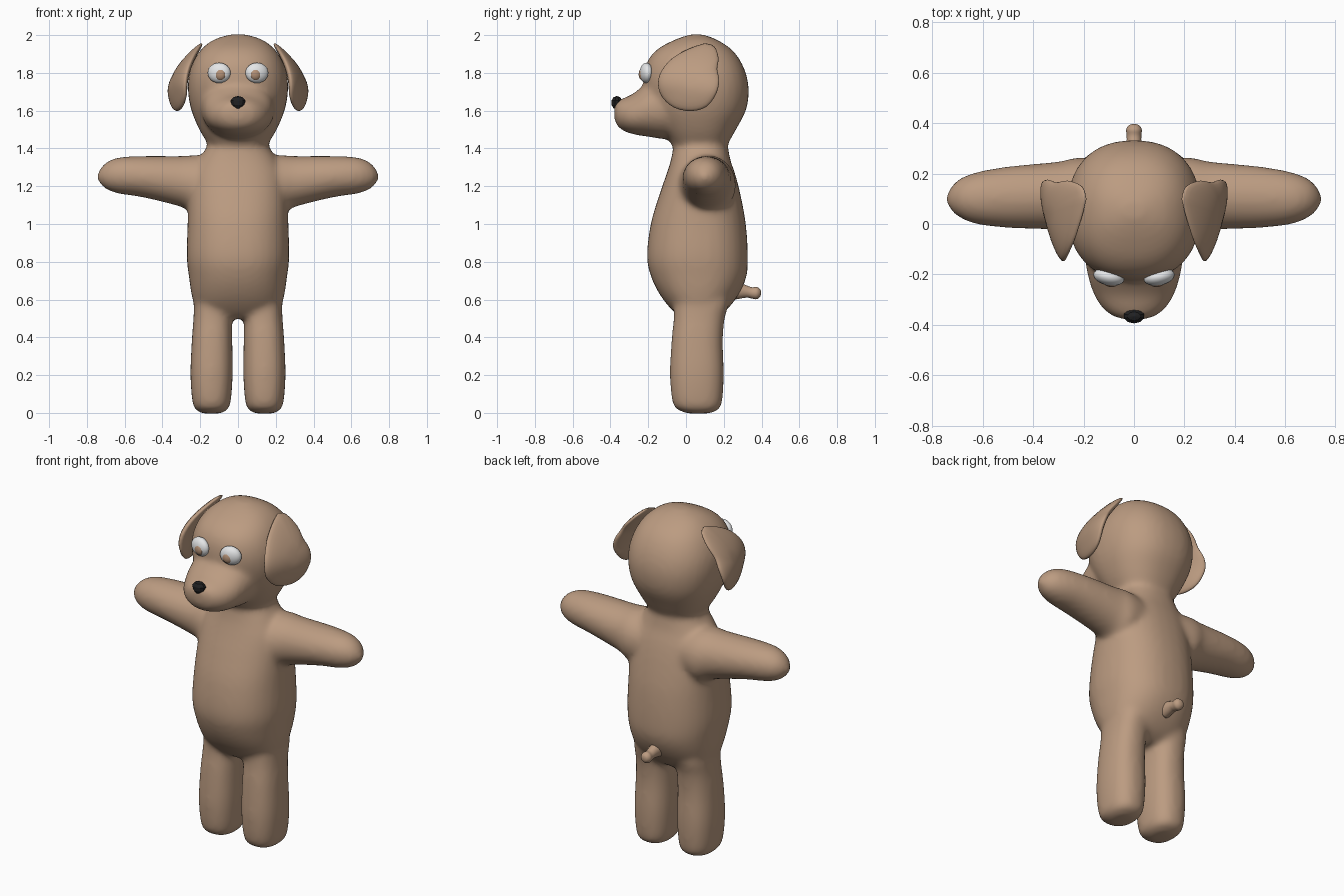
import bpy
import bmesh
import math
from mathutils import Vector, Matrix

default_cube = bpy.data.objects.get("Cube")
if default_cube:
    bpy.data.objects.remove(default_cube, do_unlink=True)


def make_material(name, red, green, blue, roughness=0.7):
    material = bpy.data.materials.new(name)
    material.use_nodes = True
    material.diffuse_color = (red, green, blue, 1)
    shader = material.node_tree.nodes["Principled BSDF"]
    shader.inputs["Base Color"].default_value = (red, green, blue, 1)
    shader.inputs["Roughness"].default_value = roughness
    return material


tan = make_material("tan plush", 0.5, 0.33, 0.22)
white = make_material("eye white", 0.8, 0.81, 0.82)
brown = make_material("iris brown", 0.45, 0.28, 0.18)
black = make_material("nose black", 0.015, 0.015, 0.016)


def finish(name, bm, material, smooth=True):
    """Turn a bmesh into a scene object with one material."""
    bmesh.ops.recalc_face_normals(bm, faces=bm.faces[:])
    mesh = bpy.data.meshes.new(name)
    bm.to_mesh(mesh)
    bm.free()
    mesh.materials.append(material)
    for polygon in mesh.polygons:
        polygon.use_smooth = smooth
    obj = bpy.data.objects.new(name, mesh)
    bpy.context.collection.objects.link(obj)
    return obj


def spline(rows, steps=4):
    """Resample rows of numbers along a Catmull-Rom curve."""
    result = []
    last = len(rows) - 1
    for i in range(last):
        quad = [rows[max(i - 1, 0)], rows[i], rows[i + 1], rows[min(i + 2, last)]]
        for k in range(steps):
            t = k / steps
            result.append([
                b + t * (c - a) / 2
                + t * t * (a - 2.5 * b + 2 * c - d / 2)
                + t ** 3 * (1.5 * (b - c) + (d - a) / 2)
                for a, b, c, d in zip(*quad)])
    result.append(rows[-1])
    return result


def loft(bm, rows, axis, power=2.0, side=1, segments=32):
    """Closed tube; each row is position, then low and high of the two other axes."""
    rings = []
    others = [i for i in range(3) if i != axis]
    for position, *bounds in spline(rows):
        ring = []
        for k in range(segments):
            angle = math.tau * k / segments
            point = Vector()
            point[axis] = position
            for n, wave in enumerate((math.cos(angle), math.sin(angle))):
                low, high = bounds[2 * n:2 * n + 2]
                reach = math.copysign(abs(wave) ** (2 / power), wave)
                point[others[n]] = (low + high) / 2 + reach * (high - low) / 2
            point.x *= side
            ring.append(bm.verts.new(point))
        rings.append(ring)
    faces = [bm.faces.new(rings[0]), bm.faces.new(rings[-1])]
    for lower, upper in zip(rings, rings[1:]):
        for k in range(segments):
            j = (k + 1) % segments
            faces.append(bm.faces.new((lower[k], lower[j], upper[j], upper[k])))
    bmesh.ops.recalc_face_normals(bm, faces=faces)


def centred(rows):
    """Expand a half width into a symmetric pair of bounds."""
    return [(position, -half, half, low, high) for position, half, low, high in rows]


# Torso, neck and head, muzzle, arms and legs, fused into one soft skin
torso = centred([
    (.5, .17, -.02, .15), (.54, .22, -.07, .21), (.62, .245, -.135, .275),
    (.72, .26, -.185, .32), (.83, .272, -.207, .328), (1, .267, -.187, .317),
    (1.15, .262, -.143, .29), (1.26, .25, -.105, .262), (1.34, .21, -.08, .235),
    (1.42, .158, -.065, .22), (1.5, .13, -.05, .2)])
head = centred([
    (1.38, .14, -.05, .2), (1.42, .158, -.075, .22), (1.5, .205, -.13, .265),
    (1.6, .247, -.19, .317), (1.7, .265, -.22, .333), (1.79, .26, -.223, .32),
    (1.87, .232, -.2, .285), (1.93, .19, -.145, .235), (1.975, .13, -.06, .165),
    (2, .055, .01, .1), (2.004, .02, .03, .07)])
muzzle = centred([
    (-.38, .03, 1.56, 1.62), (-.368, .08, 1.525, 1.645), (-.335, .125, 1.495, 1.665),
    (-.28, .16, 1.475, 1.69), (-.2, .185, 1.462, 1.75), (-.1, .195, 1.45, 1.78),
    (0, .15, 1.48, 1.75)])
arm = [
    (.1, -.03, .25, 1.08, 1.35), (.22, -.04, .265, 1.05, 1.365),
    (.3, -.024, .248, 1.09, 1.36), (.5, -.016, .229, 1.14, 1.36),
    (.63, .0, .205, 1.16, 1.353), (.7, .03, .175, 1.185, 1.325),
    (.735, .065, .135, 1.22, 1.285), (.746, .09, .11, 1.24, 1.26)]
leg = [
    (-.004, .1, .18, .02, .11), (.01, .065, .215, -.03, .16),
    (.05, .04, .24, -.07, .19), (.2, .028, .252, -.085, .2),
    (.38, .03, .245, -.077, .195), (.5, .032, .236, -.065, .205),
    (.6, .03, .23, -.06, .23), (.7, .05, .2, -.03, .2)]

bm = bmesh.new()
loft(bm, torso, 2, power=2.3)
loft(bm, head, 2, power=2.3)
loft(bm, muzzle, 1, power=2.1)
for side in (1, -1):
    loft(bm, arm, 0, side=side)
    loft(bm, leg, 2, power=2.4, side=side)
skin = finish("body", bm, tan)
remesh = skin.modifiers.new("Fuse", "REMESH")
remesh.mode = "VOXEL"
remesh.voxel_size = 0.014
remesh.use_smooth_shade = True
soften = skin.modifiers.new("Soften", "SMOOTH")
soften.factor = 0.5
soften.iterations = 14

# Tail with a rounded tip
bm = bmesh.new()
loft(bm, centred([
    (.26, .04, .6, .7), (.32, .03, .61, .675), (.35, .029, .605, .665),
    (.375, .031, .602, .667), (.392, .02, .615, .655), (.397, .006, .63, .642)]), 1)
finish("tail", bm, tan)

# Floppy ears: cushioned flaps that lean away from the head
ear_outline = spline([
    (.1, 1.957), (.02, 1.93), (-.07, 1.88), (-.13, 1.81), (-.148, 1.74),
    (-.125, 1.67), (-.06, 1.615), (.03, 1.598), (.11, 1.622), (.16, 1.69),
    (.176, 1.76), (.165, 1.82), (.172, 1.88), (.15, 1.94), (.1, 1.957)], 3)[:-1]


def ear_lean(y, z):
    """Sideways position of the middle of the ear flap."""
    drop = min(max((1.96 - z) / 0.27, 0), 1)
    return 0.19 + 0.14 * math.sin(drop * math.pi / 2) + 0.27 * (y - 0.05) * drop


def build_ear(name, side):
    bm = bmesh.new()
    centre = Vector((0.03, 1.77))
    count = len(ear_outline)
    rings = []
    # Rings run from the outer middle, over the rim, to the inner middle
    for step in range(1, 16):
        angle = math.pi * step / 16
        spread, bulge = math.sin(angle), math.cos(angle) * 0.036
        ring = []
        for point in ear_outline:
            y, z = centre + (Vector(point) - centre) * spread
            ring.append(bm.verts.new((side * (ear_lean(y, z) + bulge), y, z)))
        rings.append(ring)
    bm.faces.new(rings[0])
    bm.faces.new(rings[-1])
    for first, second in zip(rings, rings[1:]):
        for k in range(count):
            j = (k + 1) % count
            bm.faces.new((first[k], first[j], second[j], second[k]))
    finish(name, bm, tan)


def ellipsoid(name, centre, radii, material, turn=0, detail=24, smooth=True):
    bm = bmesh.new()
    bmesh.ops.create_uvsphere(bm, u_segments=detail, v_segments=detail // 2, radius=1)
    place = (Matrix.Translation(centre) @ Matrix.Rotation(turn, 4, "Z")
             @ Matrix.Diagonal((*radii, 1)))
    bmesh.ops.transform(bm, matrix=place, verts=bm.verts[:])
    return finish(name, bm, material, smooth)


# Ears and eyes on both sides
for label, side in (("left", 1), ("right", -1)):
    build_ear(label + "_ear", side)
    ellipsoid(label + "_eye", (side * .1, -.21, 1.8), (.062, .034, .054),
              white, turn=side * .2)
    ellipsoid(label + "_iris", (side * .094, -.232, 1.792), (.029, .018, .031),
              brown, turn=side * .2)

# Faceted nose, narrower at the bottom
nose = ellipsoid("nose", (0, -.366, 1.642), (.044, .03, .036), black,
                 detail=10, smooth=False)
for vertex in nose.data.vertices:
    vertex.co.x *= min(1, max(0.35, (vertex.co.z - 1.59) / 0.05))
